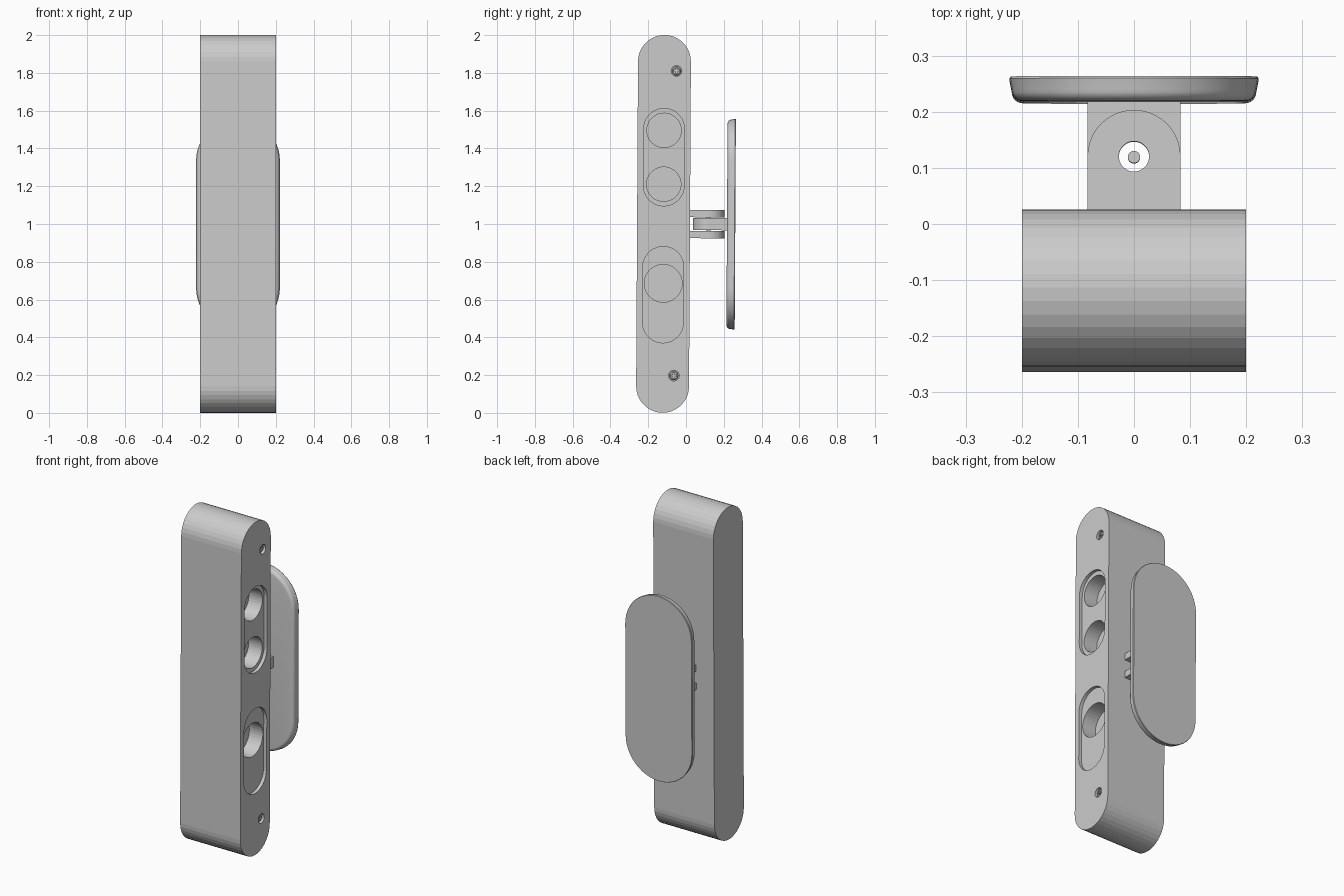
import bpy, bmesh
from math import sin, cos, pi, radians
from mathutils import Vector, Matrix

if "Cube" in bpy.data.objects:
    bpy.data.objects.remove(bpy.data.objects["Cube"])

X, Y, Z = Vector((1, 0, 0)), Vector((0, 1, 0)), Vector((0, 0, 1))
parts = []


def loft(name, loops):
    """Closed solid skinned through equal-length point loops."""
    bm = bmesh.new()
    rings = [[bm.verts.new(p) for p in loop] for loop in loops]
    n = len(rings[0])
    for a, b in zip(rings, rings[1:]):
        for i in range(n):
            j = (i + 1) % n
            bm.faces.new((a[i], a[j], b[j], b[i]))
    bm.faces.new(rings[0][::-1])
    bm.faces.new(rings[-1])
    bmesh.ops.remove_doubles(bm, verts=bm.verts, dist=1e-5)
    bmesh.ops.recalc_face_normals(bm, faces=bm.faces)
    me = bpy.data.meshes.new(name)
    bm.to_mesh(me)
    bm.free()
    ob = bpy.data.objects.new(name, me)
    bpy.context.collection.objects.link(ob)
    parts.append(ob)
    return ob


def pill(name, centre, u, v, w, half, layers, seg=18):
    """Stadium with straight half-length along v; layers = (depth on w, radius)."""
    loops = []
    for d, r in layers:
        loop = []
        for k in range(2):
            for i in range(seg + 1):
                t = pi * (k + i / seg)
                loop.append(Vector(centre) + u * r * cos(t)
                            + v * (r * sin(t) + (half if k == 0 else -half)) + w * d)
        # a circle has no straight part, so drop the repeated seam points
        if half == 0:
            loop = [p for i, p in enumerate(loop) if i not in (seg, 2 * seg + 1)]
        loops.append(loop)
    return loft(name, loops)


def lug(name, base_y, z0, z1, r=0.083, cy=0.12):
    """Hinge leaf: flat at base_y, round about the pivot on the other side."""
    s = 1 if base_y < cy else -1
    prof = [(r, base_y)] + [(r * cos(pi * i / 20), cy + s * r * sin(pi * i / 20))
                            for i in range(21)] + [(-r, base_y)]
    return loft(name, [[Vector((x, y, z)) for x, y in prof] for z in (z0, z1)])


def cut(ob, cutter):
    mod = ob.modifiers.new("cut", 'BOOLEAN')
    mod.object, mod.operation, mod.solver = cutter, 'DIFFERENCE', 'EXACT'
    bpy.context.view_layer.objects.active = ob
    bpy.ops.object.modifier_apply(modifier=mod.name)
    parts.remove(cutter)
    bpy.data.objects.remove(cutter)


# main body
CY = -0.119
body = pill("body", (0, CY, 1), Y, Z, X, 0.86, [(-0.2, 0.14), (0.2, 0.14)])

# shallow pockets, then deeper round sockets in the right face
for z, half, r in ((1.353, 0.15, 0.108), (0.625, 0.147, 0.108)):
    cut(body, pill("pocket_cutter", (0, CY, z), Y, Z, X, half, [(0.18, r), (0.25, r)]))
for z, r in ((1.495, 0.091), (1.21, 0.091), (0.685, 0.1)):
    cut(body, pill("socket_cutter", (0, CY, z), Y, Z, X, 0, [(0.09, r), (0.25, r)]))

# recessed cross-head screws
for z, y in ((1.81, -0.055), (0.197, -0.06)):
    cut(body, pill("screw_cutter", (0, y, z), Y, Z, X, 0, [(0.17, 0.028), (0.25, 0.028)], 12))
    screw = pill("screw", (0, y, z), Y, Z, X, 0,
                 [(0.165, 0.024), (0.186, 0.024), (0.191, 0.018)], 12)
    for a, b in ((0.013, 0.004), (0.004, 0.013)):
        corners = ((-a, -b), (a, -b), (a, b), (-a, b))
        cut(screw, loft("cross_cutter", [[Vector((x, y + p, z + q)) for p, q in corners]
                                         for x in (0.178, 0.25)]))

# back plate with a rounded front edge
R, E, T = 0.222, 0.02, 0.044
edge = [(E - E * cos(t), R - 0.004 - E + E * sin(t)) for t in (i * pi / 12 for i in range(7))]
plate = pill("back_plate", (0, 0.217, 1), X, Z, Y, 0.336,
             edge + [(T - 0.004, R), (T, R - 0.002)], 24)

# hinge: two body leaves around one plate leaf, with a loose pin
leaves = [lug("hinge_leaf_upper", 0.0, 1.036, 1.075),
          lug("hinge_leaf_lower", 0.0, 0.925, 0.964),
          lug("hinge_leaf_plate", 0.225, 0.968, 1.032)]
for leaf in leaves:
    cut(leaf, pill("pin_hole_cutter", (0, 0.12, 1), X, Y, Z, 0, [(-0.2, 0.027), (0.2, 0.027)]))
pin = pill("hinge_pin", (0, 0.119, 1), X, Y, Z, 0, [(-0.07, 0.011), (0.07, 0.011)], 10)

# slight backward lean of the whole model
lean = (Matrix.Translation(Z) @ Matrix.Rotation(radians(-0.33), 4, 'X')
        @ Matrix.Translation(-Z))
for ob in parts:
    ob.data.transform(lean)

# smooth only the softly rounded plate
bpy.ops.object.select_all(action='DESELECT')
plate.select_set(True)
bpy.context.view_layer.objects.active = plate
bpy.ops.object.shade_smooth_by_angle(angle=radians(35))
